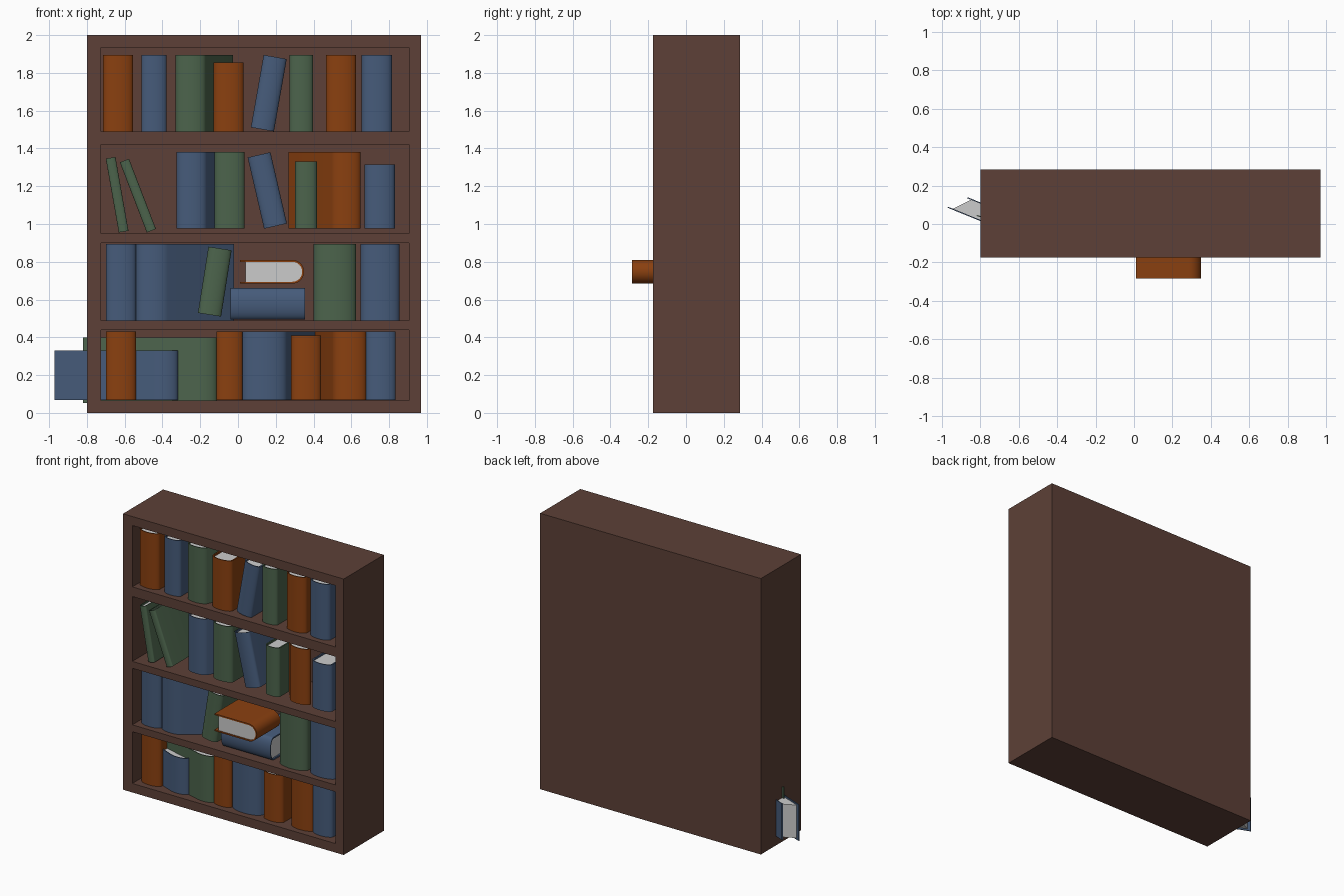
import bpy, bmesh, math
from mathutils import Matrix

if "Cube" in bpy.data.objects:
    bpy.data.objects.remove(bpy.data.objects["Cube"])

COLORS = {"brown": (0.109, 0.051, 0.038), "blue": (0.061, 0.105, 0.195),
          "green": (0.072, 0.127, 0.072), "orange": (0.254, 0.051, 0.005)}
MATS = {}
for key, rgb in COLORS.items():
    MATS[key] = bpy.data.materials.new(key)
    MATS[key].diffuse_color = (*rgb, 1)


def add_object(name, bm, mat=None, smooth=False):
    bmesh.ops.recalc_face_normals(bm, faces=bm.faces)
    me = bpy.data.meshes.new(name)
    bm.to_mesh(me)
    bm.free()
    ob = bpy.data.objects.new(name, me)
    bpy.context.collection.objects.link(ob)
    if mat:
        me.materials.append(MATS[mat])
    if smooth:
        bpy.ops.object.select_all(action='DESELECT')
        ob.select_set(True)
        bpy.context.view_layer.objects.active = ob
        bpy.ops.object.shade_smooth_by_angle(angle=math.radians(35))
    return ob


def add_box(bm, x0, x1, y0, y1, z0, z1):
    m = Matrix.Translation(((x0 + x1) / 2, (y0 + y1) / 2, (z0 + z1) / 2))
    bmesh.ops.create_cube(bm, size=1, matrix=m @ Matrix.Diagonal((x1 - x0, y1 - y0, z1 - z0, 1)))


def u_shape(r, length, n=16):
    # half-round spine towards -y with two straight sides going to +y
    arc = [(-r * math.cos(math.pi * i / n), -r * math.sin(math.pi * i / n)) for i in range(n + 1)]
    return [(-r, length)] + arc + [(r, length)]


def book(name, color, r, length, h, matrix):
    t = min(0.01, r * 0.2)
    outer, inner = u_shape(r, length), u_shape(r - t, length)
    # cover: U-shaped strip
    bm = bmesh.new()
    rings = [[bm.verts.new((x, y, z)) for x, y in prof]
             for prof, z in ((outer, -h / 2), (outer, h / 2), (inner, h / 2), (inner, -h / 2))]
    for k in range(4):
        a, b = rings[k - 1], rings[k]
        for i in range(len(a) - 1):
            bm.faces.new((a[i], a[i + 1], b[i + 1], b[i]))
    for i in (0, -1):
        bm.faces.new([ring[i] for ring in rings])
    bm.transform(matrix)
    add_object(name + "_cover", bm, color, True)
    # page block
    bm = bmesh.new()
    inset = 0.012
    face = bm.faces.new([bm.verts.new((x, y, inset - h / 2)) for x, y in u_shape(r - t * 0.9, length - 0.03)])
    ext = bmesh.ops.extrude_face_region(bm, geom=[face])
    bmesh.ops.translate(bm, vec=(0, 0, h - 2 * inset),
                        verts=[v for v in ext["geom"] if isinstance(v, bmesh.types.BMVert)])
    bm.transform(matrix)
    add_object(name + "_pages", bm, None, True)


SQUASH = 0.45                       # books are flattened front to back
FRONT = -0.135
SHELVES = ((0.067, 0.43), (0.49, 0.895), (0.975, 1.38), (1.49, 1.895))


def rot(deg, axis):
    return Matrix.Rotation(math.radians(deg), 4, axis)


def place(x, y, z, rotation):
    return Matrix.Translation((x, y, z)) @ Matrix.Diagonal((1, SQUASH, 1, 1)) @ rotation


def stand(shelf, color, x, r=0.08, turn=0, tilt=0, bottom=0, top=0):
    # upright book; bottom/top shift its ends, turn spins it, tilt leans it
    z0, z1 = SHELVES[shelf][0] + bottom, SHELVES[shelf][1] + top
    a = math.radians(abs(tilt))
    h = (z1 - z0 - 2 * r * math.sin(a)) / math.cos(a)
    m = place(x, FRONT + r * SQUASH, (z0 + z1) / 2, rot(tilt, 'Y') @ rot(turn, 'Z'))
    book(f"{color}_book", color, r, 0.7, h, m)


# bookcase body with four openings
bm = bmesh.new()
add_box(bm, -0.80, 0.97, -0.175, 0.285, 0, 2)
case = add_object("bookcase", bm, "brown")
bm = bmesh.new()
for z0, z1 in ((0.065, 0.44), (0.49, 0.90), (0.95, 1.42), (1.49, 1.935)):
    add_box(bm, -0.725, 0.905, -0.4, 0.24, z0, z1)
cutter = add_object("opening_cutter", bm)
cutter.hide_render = True
cutter.hide_viewport = True
mod = case.modifiers.new("openings", 'BOOLEAN')
mod.operation = 'DIFFERENCE'
mod.object = cutter

# top shelf
stand(3, "orange", -0.635)
stand(3, "blue", -0.445, r=0.067)
stand(3, "green", -0.25, turn=-12)
stand(3, "orange", -0.05, top=-0.04)
stand(3, "blue", 0.163, r=0.062, tilt=10)
stand(3, "green", 0.335, r=0.062)
stand(3, "orange", 0.545)
stand(3, "blue", 0.735)

# second shelf
stand(2, "green", -0.64, r=0.026, tilt=-10, bottom=-0.02, top=-0.025)
stand(2, "green", -0.53, r=0.026, tilt=-21, bottom=-0.02, top=-0.035)
stand(2, "blue", -0.245, turn=-15)
stand(2, "green", -0.045)
stand(2, "blue", 0.155, r=0.062, tilt=-13)
stand(2, "green", 0.36, r=0.057, top=-0.05)
stand(2, "orange", 0.57, turn=19)
stand(2, "blue", 0.75, top=-0.065)

# third shelf
stand(1, "blue", -0.62)
stand(1, "blue", -0.45, r=0.09, turn=-30)
stand(1, "green", -0.123, r=0.062, tilt=9, bottom=0.02, top=-0.015)
stand(1, "green", 0.513, r=0.113)
stand(1, "blue", 0.752, r=0.103)
book("blue_lying_book", "blue", 0.083, 0.7, 0.395,
     place(0.157, FRONT + 0.037, 0.577, rot(90, 'Y')))
book("orange_lying_book", "orange", 0.063, 0.277, 0.6,
     place(0.287, -0.15, 0.747, rot(-90, 'Y') @ rot(90, 'X')))

# bottom shelf, two turned books poke through the left side
stand(0, "orange", -0.62)
stand(0, "blue", -0.398, turn=48, top=-0.1)
stand(0, "green", -0.19, turn=57, bottom=-0.015, top=-0.03)
stand(0, "orange", -0.045, r=0.07)
stand(0, "blue", 0.14, r=0.12, turn=-13)
stand(0, "orange", 0.36, top=-0.02)
stand(0, "orange", 0.59, r=0.09, turn=8)
stand(0, "blue", 0.755)

for m in bpy.data.materials:
    if m.users and not m.is_grease_pencil:
        m.use_nodes = True
        m.node_tree.nodes["Principled BSDF"].inputs["Base Color"].default_value = m.diffuse_color
